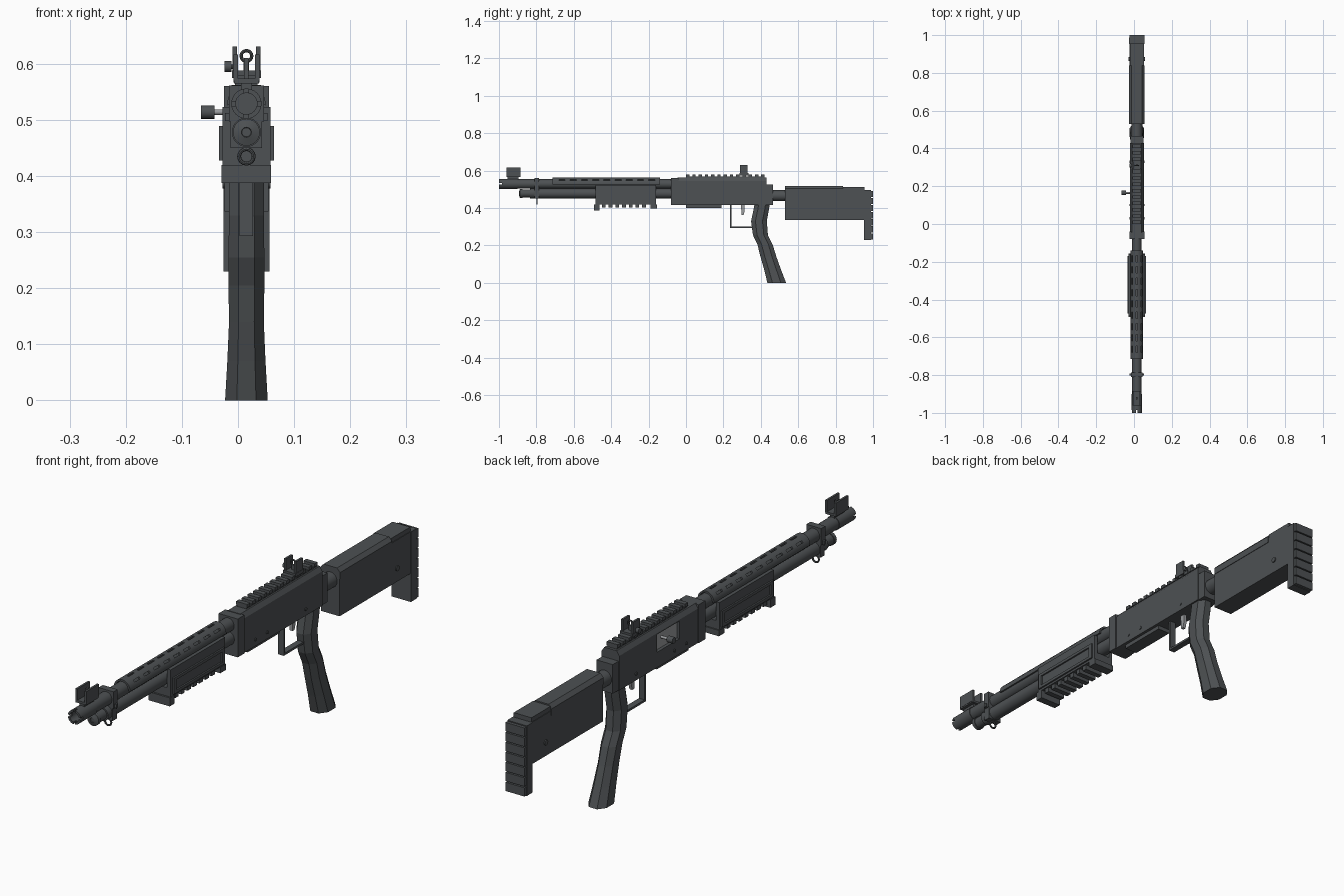
import bpy, bmesh, math
from mathutils import Vector, Matrix

if "Cube" in bpy.data.objects:
    bpy.data.objects.remove(bpy.data.objects["Cube"])

CX = 0.015  # centre plane of the gun

def material(name, c):
    m = bpy.data.materials.new(name)
    m.diffuse_color = (*c, 1)
    m.use_nodes = True
    m.node_tree.nodes["Principled BSDF"].inputs["Base Color"].default_value = m.diffuse_color
    return m

DARK = material("dark gunmetal", (0.075, 0.082, 0.087))
STEEL = material("light steel", (0.33, 0.34, 0.35))

def finish(name, bm, mat=DARK, smooth=False):
    bmesh.ops.recalc_face_normals(bm, faces=bm.faces)
    me = bpy.data.meshes.new(name)
    bm.to_mesh(me)
    bm.free()
    ob = bpy.data.objects.new(name, me)
    bpy.context.collection.objects.link(ob)
    me.materials.append(mat)
    if smooth:
        bpy.ops.object.select_all(action='DESELECT')
        bpy.context.view_layer.objects.active = ob
        ob.select_set(True)
        bpy.ops.object.shade_smooth_by_angle(angle=math.radians(35))
    return ob

def add_box(bm, x, y, z, rot=None):
    """x, y, z are (min, max) pairs."""
    s = [b - a for a, b in (x, y, z)]
    c = [(a + b) / 2 for a, b in (x, y, z)]
    bmesh.ops.create_cube(bm, size=1, matrix=Matrix.Translation(c) @ (rot or Matrix()) @ Matrix.Diagonal((*s, 1)))

def boxes(name, items, mat=DARK):
    bm = bmesh.new()
    for it in items:
        add_box(bm, *it)
    return finish(name, bm, mat)

def wide(h):
    return (CX - h, CX + h)

def prism(name, pts, axis, a, b, mat=DARK, smooth=False):
    """Extrude a 2D outline: axis 'x' takes (y, z) points, axis 'y' takes (x, z)."""
    bm = bmesh.new()
    rings = [[bm.verts.new((t, p, q) if axis == 'x' else (p, t, q)) for p, q in pts] for t in (a, b)]
    bm.faces.new(rings[0])
    bm.faces.new(rings[1][::-1])
    for i in range(len(pts)):
        j = (i + 1) % len(pts)
        bm.faces.new((rings[0][i], rings[0][j], rings[1][j], rings[1][i]))
    return finish(name, bm, mat, smooth)

def lathe(name, z, prof, n=24, axis='y', at=0, mat=DARK):
    """Revolve (position, radius) points round the y or x axis at height z."""
    bm = bmesh.new()
    rings = []
    for t, r in prof:
        ring = []
        for i in range(n):
            a = 2 * math.pi * i / n
            u, v = r * math.cos(a), r * math.sin(a)
            ring.append(bm.verts.new((CX + u, t, z + v) if axis == 'y' else (t, at + u, z + v)))
        rings.append(ring)
    for p, q in zip(rings, rings[1:]):
        for i in range(n):
            bm.faces.new((p[i], p[(i + 1) % n], q[(i + 1) % n], q[i]))
    bm.faces.new(rings[0])
    bm.faces.new(rings[-1][::-1])
    return finish(name, bm, mat, True)

def cut(ob, cutter):
    cutter.hide_render = True
    m = ob.modifiers.new("cut", 'BOOLEAN')
    m.object, m.operation, m.solver = cutter, 'DIFFERENCE', 'EXACT'
    bpy.context.view_layer.objects.active = ob
    bpy.ops.object.modifier_apply(modifier=m.name)
    bpy.data.objects.remove(cutter)

def torus(name, c, R, r, n=16):
    bm = bmesh.new()
    g = [[bm.verts.new((c[0] + (R + r * math.cos(b)) * math.cos(a), c[1] + r * math.sin(b),
          c[2] + (R + r * math.cos(b)) * math.sin(a)))
          for b in [2 * math.pi * j / 8 for j in range(8)]]
         for a in [2 * math.pi * i / n for i in range(n)]]
    for i in range(n):
        for j in range(8):
            bm.faces.new((g[i][j], g[(i + 1) % n][j], g[(i + 1) % n][(j + 1) % 8], g[i][(j + 1) % 8]))
    return finish(name, bm, DARK, True)

# Barrel with notched muzzle, and magazine tube
BZ, MZ = 0.529, 0.478
barrel = lathe("barrel", BZ, [(-0.05, 0.025), (-0.9, 0.025), (-0.9, 0.027), (-1, 0.027), (-1, 0.019), (-0.9, 0.019)])
cut(barrel, boxes("muzzle_notches", [(wide(0.004), (-1.01, -0.985), (BZ - 0.04, BZ + 0.04)),
                                     (wide(0.04), (-1.01, -0.985), (BZ - 0.004, BZ + 0.004))]))
lathe("magazine_tube", MZ, [(-0.05, 0.026), (-0.835, 0.026), (-0.835, 0.021), (-0.875, 0.021),
                            (-0.875, 0.024), (-0.888, 0.024), (-0.893, 0.009), (-0.89, 0.008)])

# Slotted heat shield
arc = [math.radians(-5 + 190 * i / 20) for i in range(21)]
shell = [(CX + 0.034 * math.cos(a), BZ + 0.034 * math.sin(a)) for a in arc]
shell += [(CX + 0.027 * math.cos(a), BZ + 0.027 * math.sin(a)) for a in reversed(arc)]
shield = prism("heat_shield", shell, 'y', -0.715, -0.14, smooth=True)
bm = bmesh.new()
for k in range(9):
    y = -0.68 + k * 0.06
    for deg in (-50, 0, 50):
        r = Matrix.Rotation(math.radians(deg), 4, 'Y')
        c = Vector((CX, y + 0.017, BZ)) + r @ Vector((0, 0, 0.033))
        bmesh.ops.create_cube(bm, size=1, matrix=Matrix.Translation(c) @ r @ Matrix.Diagonal((0.008, 0.034, 0.02, 1)))
cut(shield, finish("shield_slots", bm))

# Barrel clamp with sling ring
boxes("barrel_clamp", [(wide(0.031), (-0.81, -0.785), (0.497, 0.561)), (wide(0.028), (-0.81, -0.785), (0.45, 0.50)),
                       (wide(0.038), (-0.803, -0.792), (0.498, 0.512))])
torus("sling_ring", (CX, -0.797, 0.435), 0.013, 0.0035)

# Front sight
boxes("front_sight", [(wide(0.010), (-0.955, -0.895), (0.55, 0.57)), (wide(0.022), (-0.96, -0.885), (0.565, 0.574)),
                      ((CX - 0.023, CX - 0.015), (-0.96, -0.885), (0.57, 0.617)),
                      ((CX + 0.015, CX + 0.023), (-0.96, -0.885), (0.57, 0.617)),
                      (wide(0.004), (-0.93, -0.915), (0.57, 0.61))])

# Pump fore-end: trough, end lips, side frames and ribs underneath
FY = (-0.485, -0.16)
boxes("pump_body", [((CX - 0.043, CX - 0.028), FY, (0.42, 0.523)), ((CX + 0.028, CX + 0.043), FY, (0.42, 0.523)),
                    (wide(0.043), FY, (0.42, 0.452))])
boxes("pump_end_lips", [(wide(0.044), (-0.492, -0.463), (0.388, 0.42)), (wide(0.044), (-0.19, -0.155), (0.398, 0.42))])
boxes("pump_ribs", [(wide(0.038), (y, y + 0.02), (0.402, 0.42)) for y in [-0.45 + 0.036 * i for i in range(7)]])
frames = []
for s in (-1, 1):
    x = tuple(sorted((CX + s * 0.042, CX + s * 0.049)))
    frames += [(x, (-0.475, -0.17), (0.478, 0.489)), (x, (-0.475, -0.17), (0.428, 0.439)),
               (x, (-0.475, -0.46), (0.439, 0.478)), (x, (-0.185, -0.17), (0.439, 0.478))]
boxes("pump_side_frames", frames)

# Receiver with ejection port on the left
prof = [(-0.037, 0.415), (0.037, 0.415), (0.037, 0.545), (0.026, 0.562), (-0.026, 0.562), (-0.037, 0.545)]
receiver = prism("receiver", [(CX + x, z) for x, z in prof], 'y', -0.045, 0.43)
cut(receiver, boxes("port_cutter", [((-0.05, CX - 0.012), (0.07, 0.205), (0.473, 0.54))]))
boxes("receiver_collar", [(wide(0.040), (-0.08, -0.04), (0.415, 0.56))])
boxes("receiver_rear_plug", [(wide(0.034), (0.43, 0.465), (0.415, 0.525))])
boxes("bolt", [((-0.012, CX - 0.011), (0.072, 0.203), (0.475, 0.538))], STEEL)
boxes("loading_gate", [(wide(0.026), (0.0, 0.19), (0.40, 0.416))])
lathe("bolt_handle_stem", 0.514, [(0.0, 0.005), (-0.045, 0.005)], 12, 'x', 0.165, STEEL)
lathe("bolt_handle_knob", 0.514, [(-0.042, 0.012), (-0.066, 0.012)], 16, 'x', 0.165)
for i, (y, z) in enumerate([(0.1, 0.44), (0.33, 0.44), (0.03, 0.44)]):
    lathe(f"receiver_pin_{i + 1}", z, [(CX - 0.040, 0.006), (CX + 0.040, 0.006)], 12, 'x', y)

# Toothed top rail
boxes("top_rail", [(wide(0.020), (0.0, 0.42), (0.56, 0.569))] +
      [(wide(0.023), (y, y + 0.018), (0.567, 0.58)) for y in [0.0 + 0.0335 * i for i in range(13)]])

# Rear sight with aperture and adjusting knob
boxes("rear_sight", [(wide(0.026), (0.285, 0.335), (0.575, 0.588)),
                     ((CX - 0.025, CX - 0.017), (0.29, 0.33), (0.585, 0.631)),
                     ((CX + 0.017, CX + 0.025), (0.29, 0.33), (0.585, 0.631)),
                     (wide(0.005), (0.306, 0.314), (0.585, 0.606))])
torus("sight_aperture", (CX, 0.31, 0.614), 0.0095, 0.003)
lathe("sight_knob", 0.595, [(-0.008, 0.004), (-0.012, 0.004), (-0.012, 0.010), (-0.024, 0.010)], 12, 'x', 0.31)

# Trigger and guard
boxes("trigger_guard", [(wide(0.012), (0.235, 0.243), (0.295, 0.416)), (wide(0.012), (0.235, 0.365), (0.293, 0.301))])
prism("trigger", [(0.293, 0.416), (0.313, 0.416), (0.314, 0.385), (0.308, 0.362), (0.296, 0.362), (0.296, 0.385)],
      'x', CX - 0.006, CX + 0.006, STEEL)

# Pistol grip: eight-sided sections (z, front y, back y, half width)
grip = [(0.415, 0.365, 0.447, 0.031), (0.395, 0.362, 0.444, 0.031), (0.33, 0.348, 0.432, 0.031),
        (0.255, 0.358, 0.438, 0.032), (0.205, 0.382, 0.463, 0.032), (0.14, 0.398, 0.483, 0.031),
        (0.07, 0.418, 0.508, 0.034), (0.0, 0.435, 0.535, 0.038)]
bm = bmesh.new()
rings = []
for z, f, b, w in grip:
    m, d = (f + b) / 2, (b - f) / 2
    rings.append([bm.verts.new((CX + u * w, m + v * d, z)) for u, v in
                  [(0.45, -1), (1, -0.45), (1, 0.45), (0.45, 1), (-0.45, 1), (-1, 0.45), (-1, -0.45), (-0.45, -1)]])
for p, q in zip(rings, rings[1:]):
    for i in range(8):
        bm.faces.new((p[i], p[(i + 1) % 8], q[(i + 1) % 8], q[i]))
bm.faces.new(rings[0])
bm.faces.new(rings[-1])
finish("pistol_grip", bm)

# Stock tube, stock, chamfered cheek rest, butt plate and ribbed pad
lathe("stock_tube", 0.466, [(0.46, 0.029), (0.54, 0.029)])
boxes("stock", [(wide(0.039), (0.53, 0.96), (0.337, 0.495)), (wide(0.037), (0.84, 0.955), (0.49, 0.512))])
cheek = [(-0.041, 0.478), (0.041, 0.478), (0.041, 0.503), (0.028, 0.517), (-0.028, 0.517), (-0.041, 0.503)]
prism("cheek_rest", [(CX + x, z) for x, z in cheek], 'y', 0.53, 0.84)
boxes("butt_plate", [(wide(0.041), (0.953, 0.988), (0.23, 0.495))])
boxes("butt_pad_ribs", [(wide(0.040), (0.985, 1.0), (0.232 + 0.0377 * i, 0.232 + 0.0377 * i + 0.033)) for i in range(7)])
lathe("stock_screw", 0.388, [(CX - 0.043, 0.010), (CX + 0.043, 0.010)], 12, 'x', 0.873)
